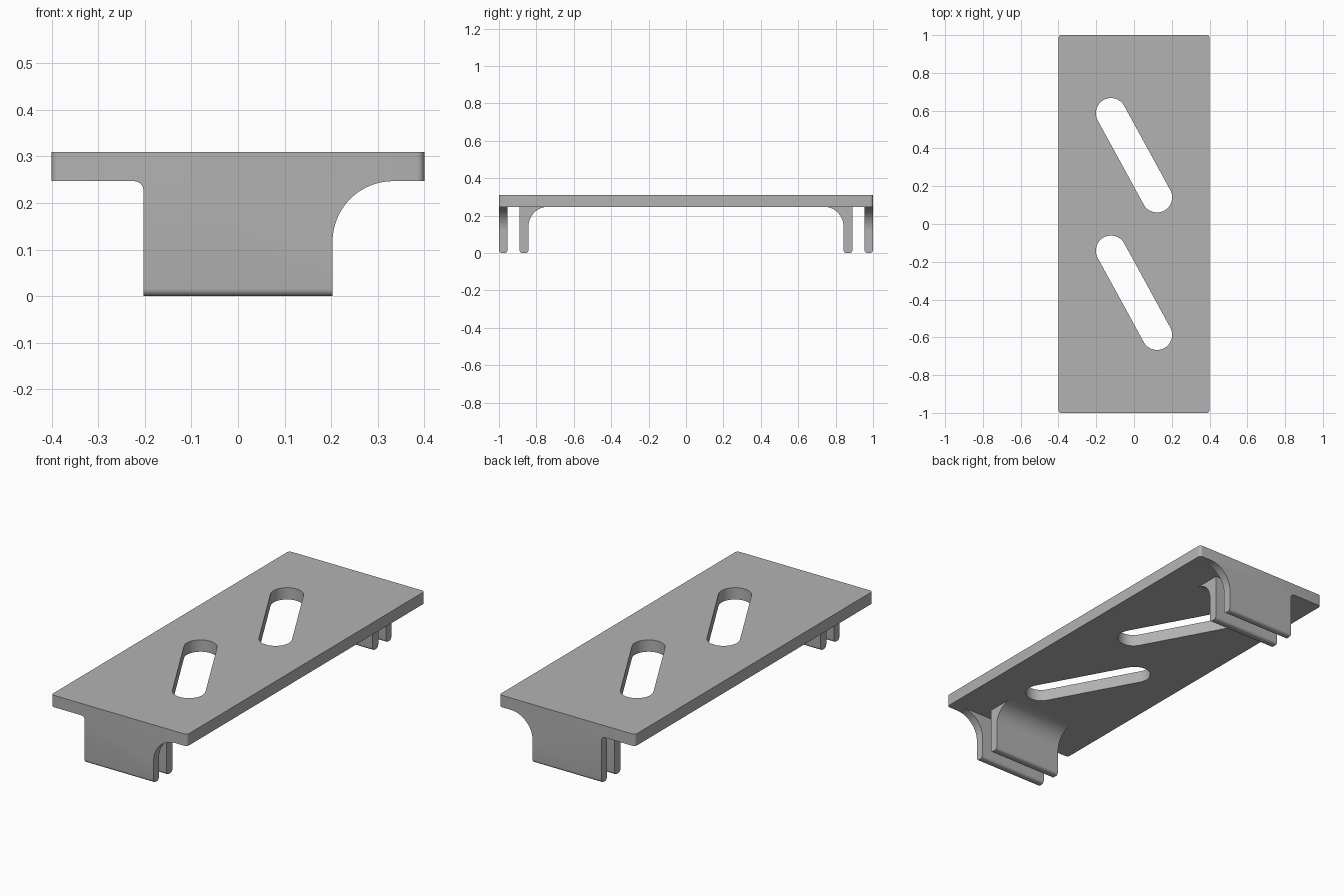
import bpy, bmesh
from math import sin, cos, pi, radians, atan2
from mathutils import Vector, Matrix

cube = bpy.data.objects.get("Cube")
if cube:
    bpy.data.objects.remove(cube, do_unlink=True)

grey = bpy.data.materials.new("grey")
grey.use_nodes = True
colour = (0.448, 0.448, 0.448, 1)
grey.diffuse_color = colour
grey.node_tree.nodes["Principled BSDF"].inputs["Base Color"].default_value = colour

UNDER, TOP = 0.247, 0.31      # plate underside and top
HALF_W, HALF_L = 0.4, 1.0     # plate half width and half length
LEG_W = 0.203                 # half width of the legs
EDGE = 0.016                  # small rounding


def arc(cx, cy, r, start, end, n=16):
    """Points along an arc, angles in degrees."""
    return [(cx + r * cos(radians(start + (end - start) * i / n)),
             cy + r * sin(radians(start + (end - start) * i / n))) for i in range(n + 1)]


def extrude(name, loops, start, end, axes):
    """Fill closed loops (later ones are holes) and extrude from start to end.
    axes gives the directions of the profile's u and v and of the extrusion."""
    curve = bpy.data.curves.new(name, 'CURVE')
    curve.dimensions = '2D'
    curve.fill_mode = 'BOTH'
    curve.extrude = (end - start) / 2
    for loop in loops:
        spline = curve.splines.new('POLY')
        spline.points.add(len(loop) - 1)
        for point, (u, v) in zip(spline.points, loop):
            point.co = (u, v, 0, 1)
        spline.use_cyclic_u = True
    temp = bpy.data.objects.new(name + "_profile", curve)
    bpy.context.collection.objects.link(temp)
    bpy.context.view_layer.update()
    mesh = bpy.data.meshes.new_from_object(
        temp.evaluated_get(bpy.context.evaluated_depsgraph_get()))
    bpy.data.objects.remove(temp, do_unlink=True)
    bpy.data.curves.remove(curve)

    mesh.name = name
    bm = bmesh.new()
    bm.from_mesh(mesh)
    bmesh.ops.remove_doubles(bm, verts=bm.verts, dist=1e-5)
    bmesh.ops.translate(bm, verts=bm.verts, vec=(0, 0, (start + end) / 2))
    turn = Matrix([Vector(a) for a in axes]).transposed()
    bmesh.ops.transform(bm, matrix=turn.to_4x4(), verts=bm.verts)
    bmesh.ops.dissolve_limit(bm, angle_limit=0.01, verts=bm.verts, edges=bm.edges)
    bmesh.ops.recalc_face_normals(bm, faces=bm.faces)
    bm.to_mesh(mesh)
    bm.free()
    mesh.materials.clear()
    mesh.materials.append(grey)
    obj = bpy.data.objects.new(name, mesh)
    bpy.context.collection.objects.link(obj)
    return obj


def finish(obj, mirrored):
    """Smooth the curved faces and mirror front to back."""
    for other in bpy.context.selected_objects:
        other.select_set(False)
    obj.select_set(True)
    bpy.context.view_layer.objects.active = obj
    bpy.ops.object.shade_smooth_by_angle(angle=radians(30))
    if mirrored:
        mirror = obj.modifiers.new("Front to back", 'MIRROR')
        mirror.use_axis = (False, True, False)
        mirror.use_mirror_merge = False


def slot(a, b, r):
    """Round-ended slot outline between two centres."""
    angle = atan2(b[1] - a[1], b[0] - a[0]) * 180 / pi
    return arc(*b, r, angle - 90, angle + 90) + arc(*a, r, angle + 90, angle + 270)


X, Y, Z = (1, 0, 0), (0, 1, 0), (0, 0, 1)

# Plate with rounded corners and two slanted slots
outline = []
for i, (sx, sy) in enumerate([(1, 1), (-1, 1), (-1, -1), (1, -1)]):
    outline += arc(sx * (HALF_W - EDGE), sy * (HALF_L - EDGE), EDGE, 90 * i, 90 * i + 90, 5)
slots = [slot((-0.122, mid + 0.223), (0.122, mid - 0.223), 0.08) for mid in (0.364, -0.364)]
finish(extrude("plate", [outline] + slots, UNDER, TOP, (X, Y, Z)), False)

# Outer legs: wide sweep into the plate on one side, small fillet on the other
BIG, SMALL = 0.13, 0.02
profile = [(-LEG_W, 0), (LEG_W, 0)]
profile += arc(LEG_W + BIG, UNDER - BIG, BIG, 180, 90, 20)
profile += arc(-LEG_W - SMALL, UNDER - SMALL, SMALL, 90, 0, 6)
outer = extrude("outer_legs", [profile], 0.955, 1.0, (X, Z, (0, -1, 0)))
bm = bmesh.new()
bm.from_mesh(outer.data)
bottom = [e for e in bm.edges if all(v.co.z < 1e-4 for v in e.verts)
          and abs(e.verts[0].co.x - e.verts[1].co.x) > 0.1]
bmesh.ops.bevel(bm, geom=bottom, offset=EDGE, segments=5, profile=0.5, affect='EDGES')
bm.to_mesh(outer.data)
bm.free()
finish(outer, True)

# Inner legs: rounded foot, sweeping inward into the plate
OUT, IN, SWEEP = -0.89, -0.842, 0.105
profile = arc(OUT + EDGE, EDGE, EDGE, 180, 270, 5)
profile += arc(IN - EDGE, EDGE, EDGE, 270, 360, 5)
profile += arc(IN + SWEEP, UNDER - SWEEP, SWEEP, 180, 90)
profile += [(OUT, UNDER)]
finish(extrude("inner_legs", [profile], -LEG_W, LEG_W, (Y, Z, X)), True)
